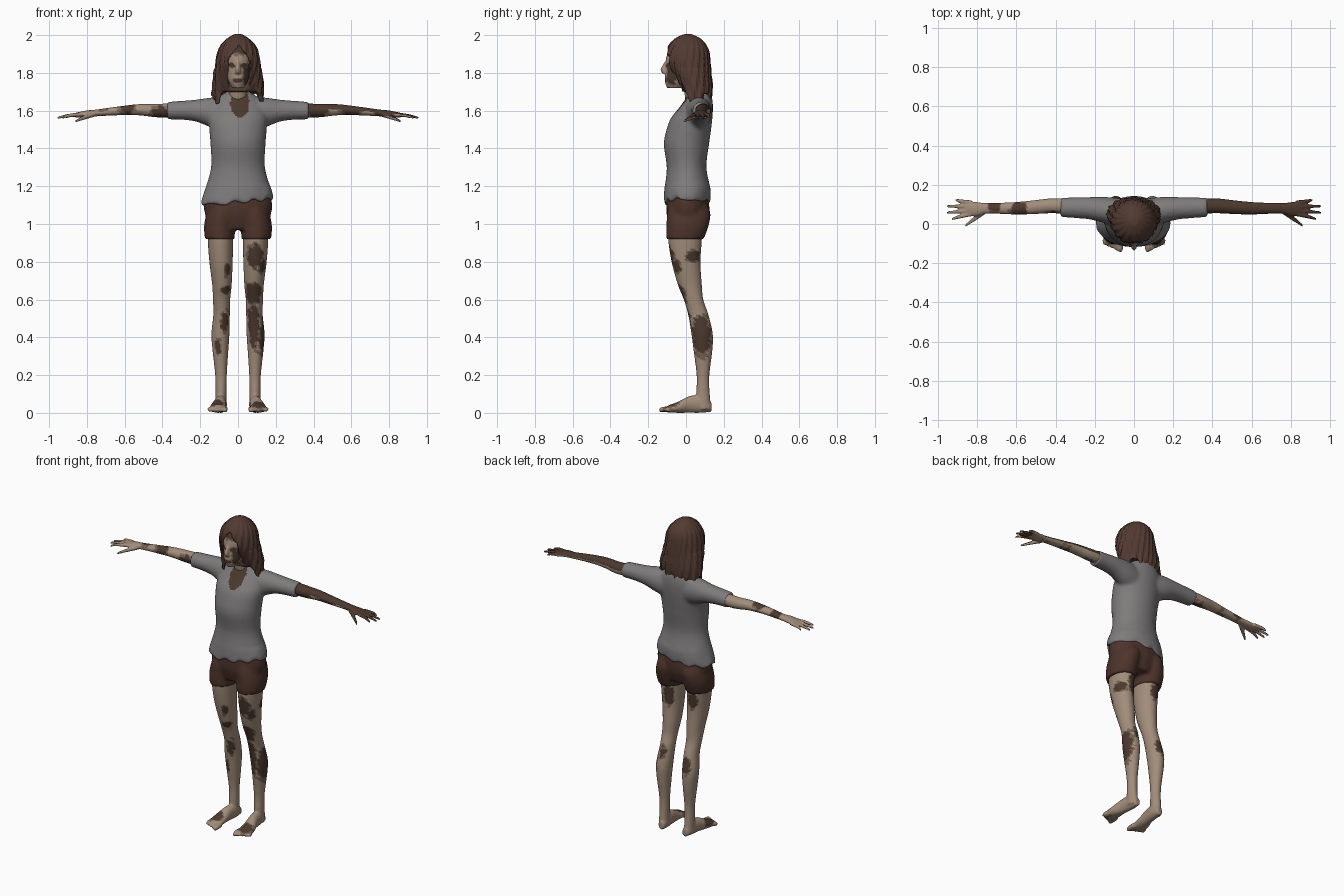
import bpy, bmesh, math, random
from mathutils import Vector

random.seed(4)
cube = bpy.data.objects.get("Cube")
if cube:
    bpy.data.objects.remove(cube)


def material(name, *rgb):
    m = bpy.data.materials.new(name)
    m.use_nodes = True
    m.diffuse_color = (*rgb, 1)
    m.node_tree.nodes["Principled BSDF"].inputs["Base Color"].default_value = (*rgb, 1)
    return m


skin = material("skin", .36, .265, .195)
dirt = material("dark dirt", .07, .04, .027)
smudge = material("pale dirt", .17, .12, .085)
cloth = material("grey cloth", .21, .2, .2)
shorts_brown = material("brown shorts", .075, .034, .024)
hair_brown = material("brown hair", .085, .043, .032)


def loft(bm, axis, rings, side=1, n=20, steps=4):
    """Smooth tube along an axis; rings hold position, two centres, two radii in hundredths."""
    pts = [Vector(r) * .01 for r in rings]
    path = []
    for i in range(len(pts) - 1):
        a, b, c, d = pts[max(i - 1, 0)], pts[i], pts[i + 1], pts[min(i + 2, len(pts) - 1)]
        for k in range(steps):
            t = k / steps
            path.append(b + ((c - a) * t + (2 * a - 5 * b + 4 * c - d) * t * t
                             + (3 * b - 3 * c + d - a) * t ** 3) / 2)
    path.append(pts[-1])
    loops = []
    for t, u, v, ru, rv in path:
        loop = []
        for j in range(n):
            ang = math.tau * j / n
            co = [u + ru * math.cos(ang), v + rv * math.sin(ang)]
            co.insert("xyz".index(axis), t)
            co[0] *= side
            loop.append(bm.verts.new(co))
        loops.append(loop)
    for p, q in zip(loops, loops[1:]):
        for j in range(n):
            bm.faces.new((p[j - 1], p[j], q[j], q[j - 1]))
    bm.faces.new(loops[0])
    bm.faces.new(loops[-1])


def fuse(name, bm, voxel, mats, rule=None, tweak=None, rounds=3):
    """Merge overlapping tubes into one soft skin, then reshape and colour it."""
    # each tube is a separate closed island, so normals resolve outwards
    bmesh.ops.recalc_face_normals(bm, faces=bm.faces)
    mesh = bpy.data.meshes.new(name)
    bm.to_mesh(mesh)
    bm.free()
    obj = bpy.data.objects.new(name, mesh)
    bpy.context.collection.objects.link(obj)
    remesh = obj.modifiers.new("merge", "REMESH")
    remesh.mode = "VOXEL"
    remesh.voxel_size = voxel
    soft = obj.modifiers.new("soften", "SMOOTH")
    soft.iterations = rounds
    bpy.context.view_layer.update()
    done = bpy.data.meshes.new_from_object(obj.evaluated_get(bpy.context.evaluated_depsgraph_get()))
    obj.modifiers.clear()
    obj.data = done
    bpy.data.meshes.remove(mesh)
    done.materials.clear()
    for m in mats:
        done.materials.append(m)
    for v in done.vertices:
        if tweak:
            tweak(v.co)
    for p in done.polygons:
        p.use_smooth = True
        p.material_index = rule(p.center, p.normal) if rule else 0
    return obj


# Dirt patches: centre, horizontal radius, vertical radius
PATCHES = [
    (9, -8, 83, 4, 6), (14, 4, 83, 4, 3), (14, -6, 77, 3, 4), (8, -2, 63, 4, 6),
    (14, 8, 41, 5, 10), (8, 2, 45, 3, 13), (11, -8, 5, 4, 4), (7, 8, 86, 3, 6),
    (-5, -6, 75, 2, 4), (-6, -3, 65, 3, 2), (-6, 1, 47, 3, 6), (-11, 3, 34, 2, 5),
    (-12, -5, 5, 4, 3), (-10, 8, 87, 3, 5), (-9, 14, 47, 3, 5), (8, 14, 52, 3, 5),
    (-59, 7, 162, 4, 4), (-41, 6, 158, 5, 4), (-71, 9, 160, 3, 2),
    (42, 5, 160, 5, 5), (60, 5, 160, 5, 3), (76, 6, 160, 4, 3), (90, 8, 157, 4, 3),
    (3, -9, 184, 2, 1.2), (-3, -9, 184, 2, 1.2), (0, -11, 176, 2.5, 1),
    (5, -8, 179, 3, 5), (1, -10, 193, 5, 3)]


def dirty(c, normal):
    if c.x > .37 and normal.z > .1:
        return 1
    wobble = .12 * math.sin(c.x * 130 + c.z * 90) + .1 * math.sin(c.z * 210 + c.y * 150)
    best = 9
    for x, y, z, r, rz in PATCHES:
        dx, dy, dz = c.x * 100 - x, c.y * 100 - y, c.z * 100 - z
        best = min(best, math.hypot(dx / r, dy / r, dz / rz) + wobble)
    return 1 if best < 1 else 2 if best < 1.25 else 0


SKIN = [skin, dirt, smudge]
for side, word in ((1, "left"), (-1, "right")):
    # Leg with foot and toes
    bm = bmesh.new()
    loft(bm, "z", [(100, 9, 0, 6.5, 8), (93, 9.3, -.5, 6.8, 9), (80, 9, 0, 6.2, 7.7),
                   (68, 8.5, 2, 5.2, 6.4), (60, 8.7, 4, 4.6, 5.2), (52, 8.7, 6.5, 4.4, 5.4),
                   (42, 9.3, 8.5, 4.8, 5.7), (33, 9.3, 9, 4.2, 5), (20, 9, 9, 3.1, 3.4),
                   (10, 9, 9, 2.9, 3.6), (2, 9, 9.5, 3, 4)], side)
    loft(bm, "y", [(13.5, 8.5, 3, 2, 2.5), (8, 8.8, 4.5, 3, 4.5), (2, 9.5, 4.5, 3.3, 4.5),
                   (-4, 10.5, 3, 4.3, 3), (-10, 10.8, 2, 4.8, 1.8)], side)
    for i in range(5):
        x, r = 7 + 2 * i, 1.2 if i else 1.6
        loft(bm, "y", [(-8, x, 2, r, r), (-12 + i * .8, x, 1.8, r, r),
                       (-14.3 + i * .9, x, 1.4, r * .6, r * .6)], side, 10)
    fuse(word + "_leg", bm, .007, SKIN, dirty)

    # Arm with palm, fingers and thumb
    bm = bmesh.new()
    loft(bm, "x", [(30, 9, 160.5, 4, 3.8), (42, 9.3, 160, 3.8, 3.6), (52, 8.5, 160.5, 3.5, 3),
                   (62, 8, 160, 3.1, 2.4), (75, 8, 158.8, 2.7, 1.8), (80, 7.6, 158.4, 3.6, 1.7),
                   (86, 8, 157.6, 4, 1.3)], side)
    for i, reach in enumerate((93, 95.5, 95.5, 91)):
        y, tip = 5 + 2 * i, 2.5 + 3.3 * i
        loft(bm, "x", [(83, y, 158, 1.1, 1.1), (89, (y + tip) / 2, 157.5, 1, 1),
                       (reach, tip, 156.3, .6, .6)], side, 10)
    loft(bm, "x", [(76, 6.5, 158, 1.5, 1.3), (81, 3, 156.5, 1.4, 1.2),
                   (86, -.8, 154.5, .7, .7)], side, 10)
    fuse(word + "_arm", bm, .005, SKIN, dirty, rounds=2)

# Head, nose, lips and neck
bm = bmesh.new()
loft(bm, "z", [(160, 0, 6, 5, 5), (170, 0, 4, 5, 5), (180, 0, 3, 5, 5)])
loft(bm, "z", [(172, 0, -6, 3, 4), (176, 0, -4, 5.3, 7.3), (182, 0, -1, 7, 9.8),
               (188, 0, 0, 7.5, 10.5), (195, 0, 1, 6.5, 9), (198, 0, 1, 3, 4)])
loft(bm, "z", [(187, 0, -9.5, .8, 1), (182, 0, -11.3, 1.4, 2.2), (179.5, 0, -10.5, 1.7, 1.8)], n=12)
loft(bm, "z", [(177.5, 0, -9.5, 1, 1), (176, 0, -9.8, 2.2, 1.5), (174.5, 0, -9, 1, 1)], n=12)
fuse("head", bm, .005, SKIN, dirty)


# Hair: a waved shell with ragged hanging locks, drawn back from the face
def comb(co):
    ang = math.atan2(co.x, co.y - .03)
    wave = 1 + .025 * math.sin(19 * ang + 25 * co.z) + .015 * math.sin(43 * ang - 30 * co.z)
    co.x *= wave
    co.y = .03 + (co.y - .03) * wave
    gap = .052 * min(1, (1.945 - co.z) / .07)
    if abs(co.x - .005) < gap:
        co.y = max(co.y, -.02)


bm = bmesh.new()
loft(bm, "z", [(170, 0, 5.5, 12, 7.5), (176, 0, 4, 12, 9.5), (185, 0, 1.3, 11.8, 11.6),
               (193, 0, 1, 10, 10.7), (198, 0, 1, 6, 7), (200.5, 0, 1, 2, 2)], n=32)
for k in range(40):
    ang = math.radians(-125 + 250 * k / 39) + random.uniform(-.05, .05)
    x, y = math.sin(ang), math.cos(ang)
    low = random.uniform(163, 169)
    grow = random.uniform(12, 14.2)
    loft(bm, "z", [(182, 11 * x, 2 + 9.5 * y, 1.5, 1.5), (173, 12 * x, 4.5 + 8 * y, 1.6, 1.6),
                   (low, grow * x, 5 + 8 * y, .5, .5)], n=8)
fuse("hair", bm, .006, [hair_brown], tweak=comb, rounds=2)

# Shorts
bm = bmesh.new()
loft(bm, "z", [(97, 0, 1, 13, 9), (105, 0, 1, 17.5, 11.3), (113, 0, 1, 17.8, 11), (122, 0, 1, 14, 9)])
for side in (1, -1):
    loft(bm, "z", [(92, 9.7, -.5, 7.9, 10), (99, 9.7, .8, 8.3, 11.2), (106, 8.5, 1.5, 8, 11.5),
                   (112, 8, 1, 6, 9)], side)
fuse("shorts", bm, .01, [shorts_brown])


# Shirt: loose body and short sleeves, uneven hem, stained neckline
def hem(co):
    low = max(0, min(1, (1.22 - co.z) / .1))
    co.z += low * (.1 * co.x + .025 + .008 * math.sin(co.x * 60 + co.y * 35))


def neckline(c, normal):
    inside = math.hypot((c.x - .01) / .05, (c.z - 1.64) / .075) < 1
    return 1 if inside and normal.y < 0 and c.y < .06 else 0


bm = bmesh.new()
loft(bm, "z", [(109, -.5, .5, 19.5, 12.4), (118, 0, .8, 17.5, 12.2), (130, 0, .3, 14.3, 10.5),
               (142, 0, .2, 14.6, 12), (150, 0, 1.5, 15.2, 11.8), (156, 0, 3, 15.5, 11),
               (162, 0, 5.5, 14, 8.8), (167, 0, 7, 10.5, 6.8), (170, 0, 7, 6, 5.5)], n=28)
for side in (1, -1):
    loft(bm, "x", [(6, 6, 158, 7, 9), (14, 7, 159, 6.8, 8), (22, 8, 160, 5.8, 5.9),
                   (30, 8.3, 160.2, 5.3, 5), (37.5, 8.5, 160, 5, 4.7)], side)
fuse("shirt", bm, .01, [cloth, dirt], neckline, hem, 5)
